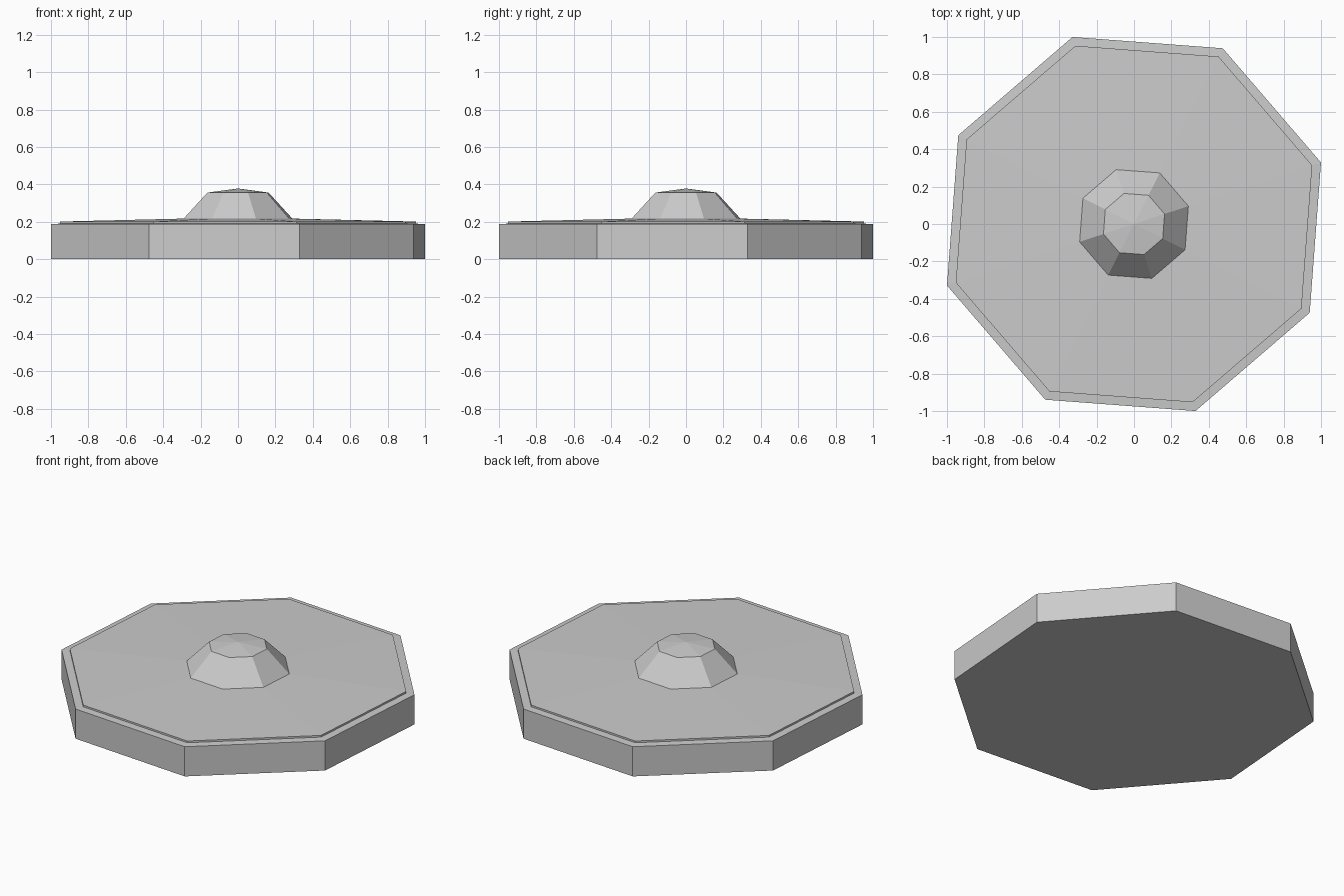
import bpy, bmesh, math

if "Cube" in bpy.data.objects:
    bpy.data.objects.remove(bpy.data.objects["Cube"], do_unlink=True)

SIDES = 8
TURN = math.radians(18.2)

grey = bpy.data.materials.new("plain_grey")
grey.use_nodes = True
colour = (0.6, 0.6, 0.6, 1)
grey.diffuse_color = colour
grey.node_tree.nodes["Principled BSDF"].inputs["Base Color"].default_value = colour


def octagon_solid(name, profile):
    """Solid from (radius, height) rings; radius 0 makes an apex."""
    bm = bmesh.new()
    rings = []
    for r, z in profile:
        count = SIDES if r else 1
        rings.append([bm.verts.new((r * math.cos(TURN + i * math.tau / SIDES),
                                    r * math.sin(TURN + i * math.tau / SIDES), z))
                      for i in range(count)])
    for low, high in zip(rings, rings[1:]):
        for i in range(SIDES):
            j = (i + 1) % SIDES
            if len(high) == 1:
                bm.faces.new((low[i], low[j], high[0]))
            else:
                bm.faces.new((low[i], low[j], high[j], high[i]))
    bm.faces.new(list(reversed(rings[0])))
    bmesh.ops.recalc_face_normals(bm, faces=bm.faces)
    mesh = bpy.data.meshes.new(name)
    bm.to_mesh(mesh)
    bm.free()
    mesh.materials.append(grey)
    obj = bpy.data.objects.new(name, mesh)
    bpy.context.collection.objects.link(obj)
    return obj


# Thick base slab with a narrow rim
octagon_solid("base_slab", [(1.0525, 0), (1.0525, 0.187), (1.003, 0.19), (0, 0.19)])

# Shallow sloping cover on the slab
octagon_solid("cover_plate", [(1.003, 0.188), (1.003, 0.201), (0.306, 0.217), (0, 0.217)])

# Central hub with a low pointed cap
octagon_solid("hub", [(0.306, 0.21), (0.306, 0.217), (0.172, 0.356), (0, 0.378)])
